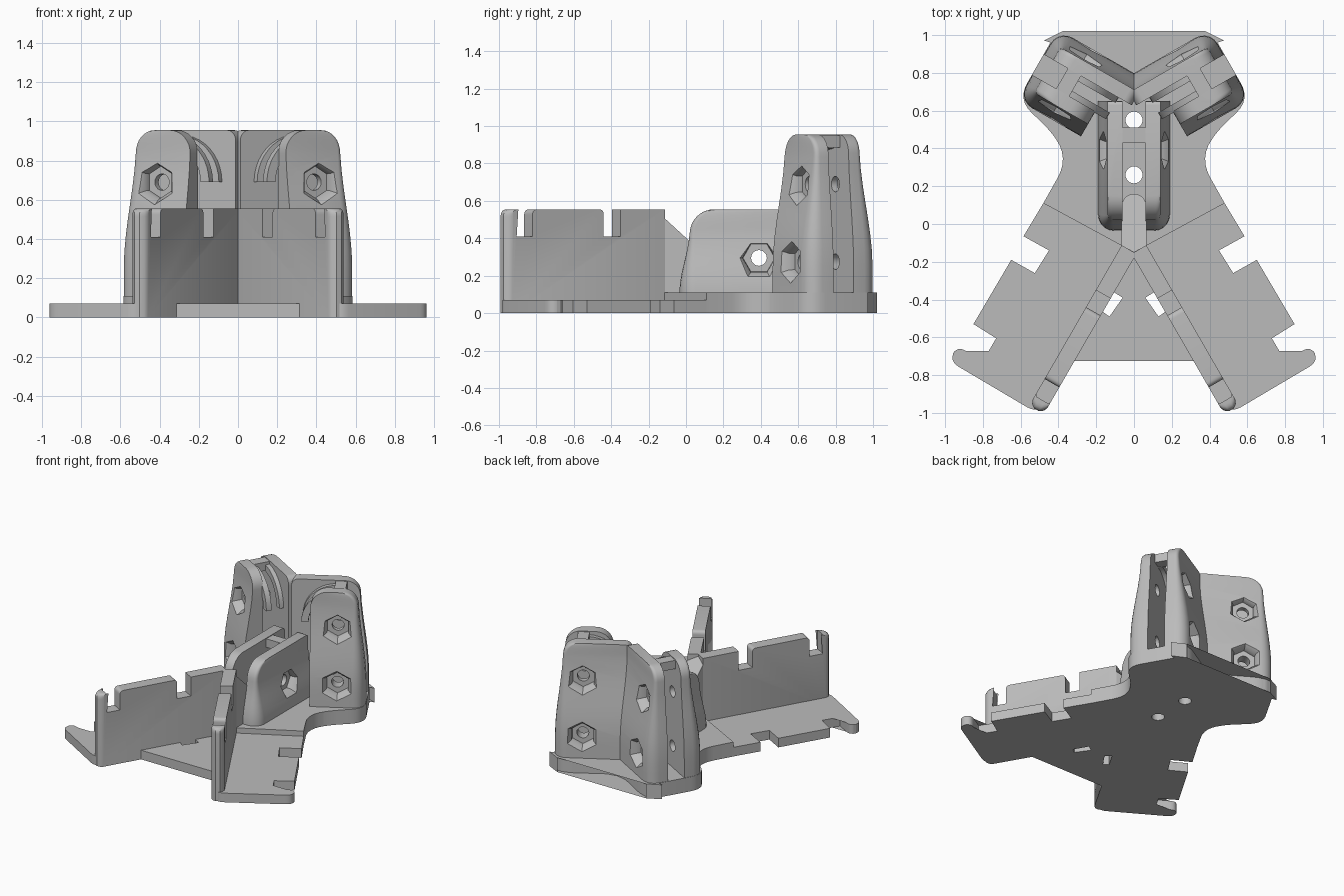
import bpy, bmesh
from math import sin, cos, pi, sqrt, radians
from mathutils import Vector

cube = bpy.data.objects.get("Cube")
if cube:
    bpy.data.objects.remove(cube, do_unlink=True)

grey = bpy.data.materials.new("mid_grey_plastic")
grey.use_nodes = True
grey.diffuse_color = (0.5, 0.5, 0.5, 1)
grey.node_tree.nodes["Principled BSDF"].inputs["Base Color"].default_value = (0.5, 0.5, 0.5, 1)
parts = []


def loft(name, rings, keep=True):
    """Solid skinned through equal-length rings of points."""
    bm = bmesh.new()
    loops = [[bm.verts.new(p) for p in ring] for ring in rings]
    n = len(loops[0])
    bm.faces.new(loops[0])
    bm.faces.new(loops[-1])
    for low, high in zip(loops, loops[1:]):
        for i in range(n):
            j = (i + 1) % n
            bm.faces.new((low[i], low[j], high[j], high[i]))
    bmesh.ops.recalc_face_normals(bm, faces=bm.faces)
    me = bpy.data.meshes.new(name)
    bm.to_mesh(me)
    bm.free()
    me.materials.append(grey)
    ob = bpy.data.objects.new(name, me)
    bpy.context.collection.objects.link(ob)
    if keep:
        parts.append(ob)
    else:
        ob.hide_render = True
    return ob


def rounded(corners, steps=6):
    """Outline with each (x, y, radius-like trim) corner rounded by a curve."""
    out = []
    for i, (x, y, r) in enumerate(corners):
        p = Vector((x, y))
        if not r:
            out.append(p)
            continue
        a = Vector(corners[i - 1][:2])
        b = Vector(corners[(i + 1) % len(corners)][:2])
        a = p + (a - p).normalized() * r
        b = p + (b - p).normalized() * r
        for k in range(steps + 1):
            t = k / steps
            out.append(a * (1 - t) ** 2 + p * 2 * t * (1 - t) + b * t * t)
    return out


def mirrored(half):
    return half + [(-x, y, r) for x, y, r in reversed(half) if abs(x) > 1e-4]


def prism(name, outline, top, bottom=0.0, keep=True):
    height = top if callable(top) else (lambda x, y: top)
    return loft(name, [[(x, y, bottom) for x, y in outline],
                       [(x, y, height(x, y)) for x, y in outline]], keep)


def cut(ob, cutters):
    for c in cutters:
        m = ob.modifiers.new("cut", "BOOLEAN")
        m.operation, m.solver, m.object = "DIFFERENCE", "EXACT", c
    bpy.context.view_layer.update()
    dg = bpy.context.evaluated_depsgraph_get()
    me = bpy.data.meshes.new_from_object(ob.evaluated_get(dg))
    ob.modifiers.clear()
    ob.data = me
    for c in cutters:
        bpy.data.objects.remove(c, do_unlink=True)


def circle(x, y, r, n=24):
    return [(x + r * cos(2 * pi * k / n), y + r * sin(2 * pi * k / n)) for k in range(n)]


# Base plates: thin front plate and thicker rear plate
front = mirrored([(0, 0.05, 0), (0.1, 0.05, 0), (0.48, 0.11, 0), (0.585, -0.065, 0),
                  (0.45, -0.14, 0), (0.525, -0.26, 0), (0.65, -0.19, 0),
                  (0.85, -0.53, 0), (0.73, -0.605, 0), (0.8, -0.725, 0),
                  (0.935, -0.645, 0.05), (0.98, -0.725, 0.06), (0.515, -1.0, 0.06),
                  (0.44, -0.93, 0), (0.32, -0.725, 0)])
rear = mirrored([(0, 0.835, 0), (0.08, 0.85, 0.03), (0.37, 1.025, 0.12), (0.42, 1.0, 0.05),
                 (0.615, 0.66, 0.1), (0.44, 0.49, 0.06), (0.345, 0.35, 0.12),
                 (0.48, 0.11, 0), (0, -0.15, 0)])
front_plate = prism("front_plate", rounded(front), 0.07)
rear_plate = prism("rear_plate", rounded(rear), 0.11)
slots = [prism("slot_cutter", [(s * 0.14, -0.34), (s * 0.06, -0.39), (s * 0.13, -0.49),
                               (s * 0.2, -0.44)], 0.2, -0.1, False) for s in (1, -1)]
cut(front_plate, slots + [prism("hole_cutter", circle(0, 0.26, 0.045), 0.3, -0.1, False)])
cut(rear_plate, [prism("hole_cutter", circle(0, y, 0.045), 0.3, -0.1, False)
                 for y in (0.26, 0.55)])

# Sloped rib joining the front walls to the middle clamp
rib = [(-0.065, -0.15), (0.065, -0.15)]
rib += [(0.065 * cos(pi * k / 10), 0.095 + 0.065 * sin(pi * k / 10)) for k in range(11)]
prism("sloped_rib", rib, lambda x, y: 0.41 - max(y, -0.13))

# Notched front walls
for side, tag in ((1, "left"), (-1, "right")):
    profile = rounded([(0.13, 0, 0), (1.11, 0, 0), (1.11, 0.555, 0.04), (1.05, 0.555, 0),
                       (1.05, 0.41, 0), (0.947, 0.41, 0), (0.947, 0.555, 0.03),
                       (0.508, 0.555, 0.03), (0.508, 0.41, 0), (0.404, 0.41, 0),
                       (0.404, 0.555, 0), (0.13, 0.555, 0)])

    def place(s, o, z):
        return (side * (0.5 * s + 0.866 * o), 0.5 * o - 0.866 * s, z)
    # the outer end narrows in two layers, giving it rounded upright edges
    layers = [(-0.09, 0.035), (-0.08, 0.015), (-0.06, 0), (-0.03, 0), (-0.01, 0.015), (0, 0.035)]
    loft(tag + "_front_wall",
         [[place(s - (trim if s > 1.06 else 0), o, z) for s, z in profile]
          for o, trim in layers])


def smooth(z, low, high):
    t = min(max((z - low) / (high - low), 0), 1)
    return t * t * (3 - 2 * t)


def clamp_frame(angle, side):
    """Maps along, across, up to world for a clamp pointing out from the hub."""
    c, s = cos(radians(angle)), sin(radians(angle))
    return lambda u, e, z: (side * (u * c - e * s), 0.55 + u * s + e * c, z)


def clamp_wall(name, put, sign, u0, u1, top, flare, r0, r1, bolts, flat):
    low, high = (0.25, 0.9) if top > 0.7 else (0.11, 0.45)
    big = max(r0, r1)
    levels = [(top - big) * k / 10 for k in range(11)]
    levels += [top - big + big * sin(pi / 2 * k / 8) for k in range(1, 9)]
    rings = []
    for z in levels:
        f = 1 - smooth(z, low, high)
        outer = 0.14 + flare * f
        r = 0.025 + 0.06 * f
        inset = []
        for rad in (r0, r1):
            t = min(max((z - top + rad) / rad, 0), 1)
            inset.append(rad * (1 - sqrt(max(0, 1 - t * t))))
        a, b = u0 + inset[0], u1 + 0.055 * f - inset[1]
        ring = [(a, 0.062), (b, 0.062)]
        ring += [(b - r + r * cos(pi / 2 * k / 5), outer - r + r * sin(pi / 2 * k / 5))
                 for k in range(6)]
        ring.append((a, outer))
        rings.append([put(u, sign * e, z) for u, e in ring])
    wall = loft(name, rings)
    # Hexagonal nut pockets with a bolt hole
    cutters = []
    for u, z, depth in bolts:
        turn = 0 if flat else pi / 6

        def ring(r, e, n, turn):
            return [put(u + r * cos(turn + 2 * pi * k / n), sign * e,
                        z + r * sin(turn + 2 * pi * k / n)) for k in range(n)]
        cutters.append(loft("nut_cutter", [ring(0.085, depth, 6, turn),
                                           ring(0.088, depth + 0.035, 6, turn),
                                           ring(0.115, depth + 0.07, 6, turn),
                                           ring(0.115, 0.4, 6, turn)], False))
        cutters.append(loft("bolt_cutter", [ring(0.042, 0.02, 20, 0),
                                            ring(0.042, 0.3, 20, 0)], False))
    cut(wall, cutters)


def clamp_inside(name, put, u, top):
    """Bridge across the gap and a curved guide on each inner wall."""
    box = [(u, -0.07), (u + 0.08, -0.07), (u + 0.08, 0.07), (u, 0.07)]
    loft(name + "_bridge", [[put(a, e, z) for a, e in box] for z in (top - 0.07, top - 0.005)])


rear_bolts = [(0.39, 0.69, 0.1), (0.39, 0.275, 0.145)]
for side, tag in ((1, "left"), (-1, "right")):
    put = clamp_frame(30, side)
    clamp_wall(tag + "_clamp_back_wall", put, 1, 0.05, 0.53, 0.955, 0.075,
               0.05, 0.1, rear_bolts, False)
    clamp_wall(tag + "_clamp_front_wall", put, -1, 0.2, 0.53, 0.955, 0.075,
               0.12, 0.11, rear_bolts, False)
    clamp_inside(tag + "_clamp", put, 0.36, 0.955)
    # Curved guides on the inner faces
    arc = [pi / 2 + pi / 2 * k / 10 for k in range(11)]
    band = [(0.37 + 0.24 * cos(t), 0.69 + 0.24 * sin(t)) for t in arc]
    band += [(0.37 + 0.19 * cos(t), 0.69 + 0.19 * sin(t)) for t in reversed(arc)]
    for sign, where in ((1, "back"), (-1, "front")):
        loft(tag + "_clamp_" + where + "_guide",
             [[put(u, sign * e, z) for u, z in band] for e in (0.03, 0.07)])

# Middle clamp pointing to the front
put = clamp_frame(-90, 1)
for sign, tag in ((1, "left"), (-1, "right")):
    clamp_wall("middle_clamp_" + tag + "_wall", put, sign, -0.1, 0.53, 0.555, 0.05,
               0.02, 0.13, [(0.16, 0.295, 0.11)], True)
clamp_inside("middle_clamp", put, 0.04, 0.555)

# Smooth the curved faces, keeping edges crisp
bpy.ops.object.select_all(action="DESELECT")
for ob in parts:
    ob.select_set(True)
bpy.context.view_layer.objects.active = parts[0]
bpy.ops.object.shade_smooth_by_angle(angle=radians(30))
